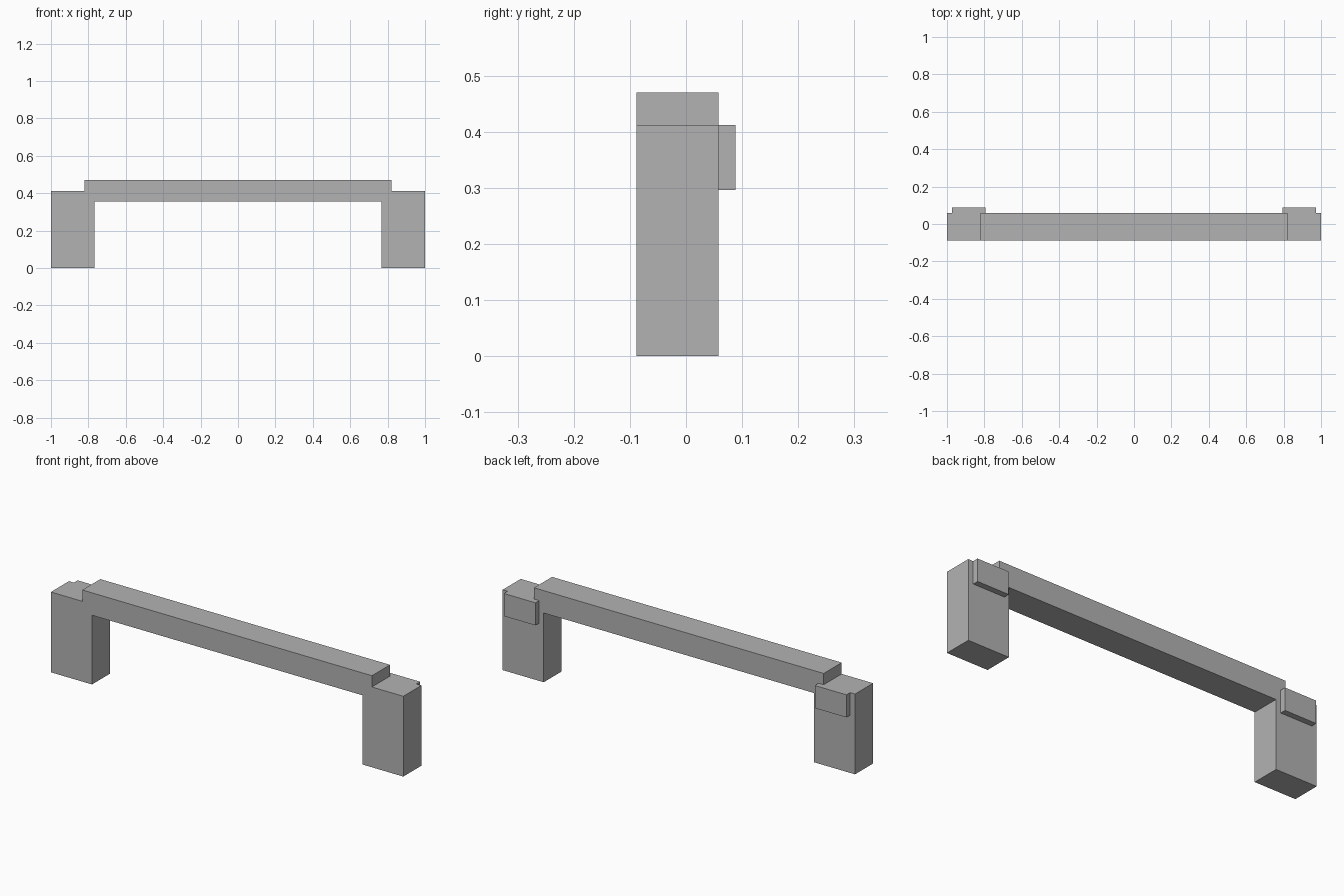
import bpy
import bmesh

default_cube = bpy.data.objects.get("Cube")
if default_cube:
    bpy.data.objects.remove(default_cube, do_unlink=True)

# Single plain grey
grey = bpy.data.materials.new("plain grey")
grey.use_nodes = True
colour = (0.45, 0.45, 0.45, 1)
grey.diffuse_color = colour
grey.node_tree.nodes["Principled BSDF"].inputs["Base Color"].default_value = colour


def extrude_profile(name, profile, front, back):
    """Solid made from an x-z outline carried from y = front to y = back."""
    bm = bmesh.new()
    face = bm.faces.new([bm.verts.new((x, front, z)) for x, z in profile])
    result = bmesh.ops.extrude_face_region(bm, geom=[face])
    moved = [v for v in result["geom"] if isinstance(v, bmesh.types.BMVert)]
    bmesh.ops.translate(bm, verts=moved, vec=(0, back - front, 0))
    bmesh.ops.recalc_face_normals(bm, faces=bm.faces)
    mesh = bpy.data.meshes.new(name)
    bm.to_mesh(mesh)
    bm.free()
    mesh.materials.append(grey)
    obj = bpy.data.objects.new(name, mesh)
    bpy.context.collection.objects.link(obj)
    return obj


FRONT, BODY_BACK, TAB_BACK = -0.088, 0.058, 0.088
POST_TOP = 0.412

# Two posts joined by a raised beam, as one mirrored outline
half = [(0.822, 0.47), (0.822, POST_TOP), (1, POST_TOP),
        (1, 0), (0.767, 0), (0.767, 0.355)]
outline = half + [(-x, z) for x, z in reversed(half)]
extrude_profile("posts_and_beam", outline, FRONT, BODY_BACK)

# Mounting tabs on the back of the posts, flush with the post tops
for side, sign in (("left", 1), ("right", -1)):
    inner, outer = sign * 0.793, sign * 0.972
    tab = [(inner, 0.296), (outer, 0.296), (outer, POST_TOP), (inner, POST_TOP)]
    extrude_profile(side + "_back_tab", tab, BODY_BACK, TAB_BACK)
